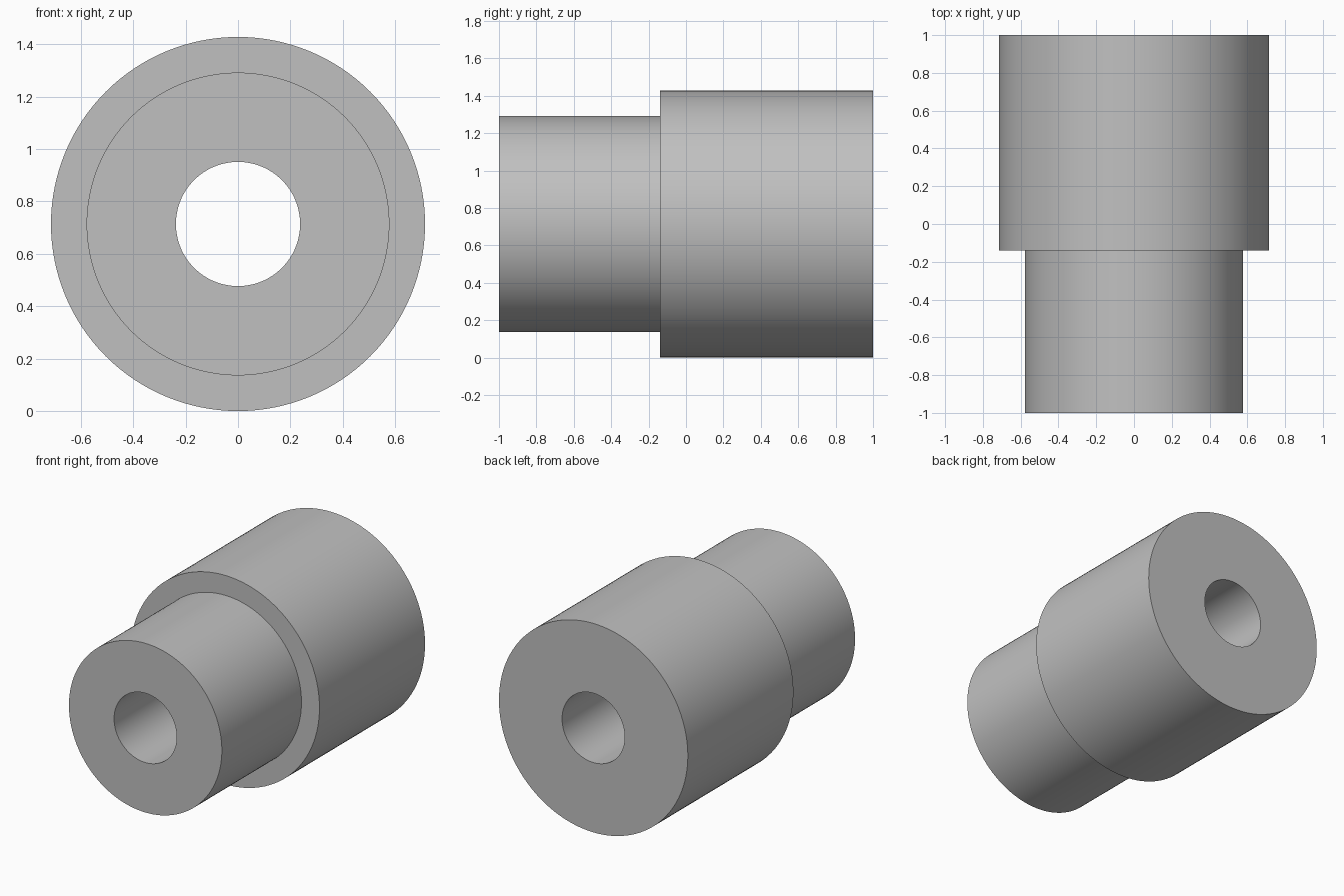
import bpy
import bmesh
import math

if "Cube" in bpy.data.objects:
    bpy.data.objects.remove(bpy.data.objects["Cube"], do_unlink=True)

OUTER, NECK, BORE = 0.714, 0.578, 0.237
STEP_Y = -0.14
SEGMENTS = 128

# Plain grey material
grey = bpy.data.materials.new("grey")
grey.use_nodes = True
colour = (0.53, 0.53, 0.53, 1)
grey.diffuse_color = colour
grey.node_tree.nodes["Principled BSDF"].inputs["Base Color"].default_value = colour

# Closed section of the stepped bushing: (radius, y)
section = [(BORE, -1), (NECK, -1), (NECK, STEP_Y),
           (OUTER, STEP_Y), (OUTER, 1), (BORE, 1)]

# Turn the section around the y axis
bm = bmesh.new()
rings = []
for i in range(SEGMENTS):
    a = math.tau * i / SEGMENTS
    rings.append([bm.verts.new((r * math.cos(a), y, r * math.sin(a)))
                  for r, y in section])
for i, ring in enumerate(rings):
    following = rings[(i + 1) % SEGMENTS]
    for j in range(len(section)):
        k = (j + 1) % len(section)
        bm.faces.new((ring[j], ring[k], following[k], following[j]))
bmesh.ops.recalc_face_normals(bm, faces=bm.faces)

mesh = bpy.data.meshes.new("stepped_bushing")
bm.to_mesh(mesh)
bm.free()
mesh.materials.append(grey)
bushing = bpy.data.objects.new("stepped_bushing", mesh)
bushing.location.z = OUTER
bpy.context.collection.objects.link(bushing)

# Smooth walls with crisp rims
bpy.ops.object.select_all(action="DESELECT")
bushing.select_set(True)
bpy.context.view_layer.objects.active = bushing
bpy.ops.object.shade_smooth_by_angle(angle=math.radians(30))
